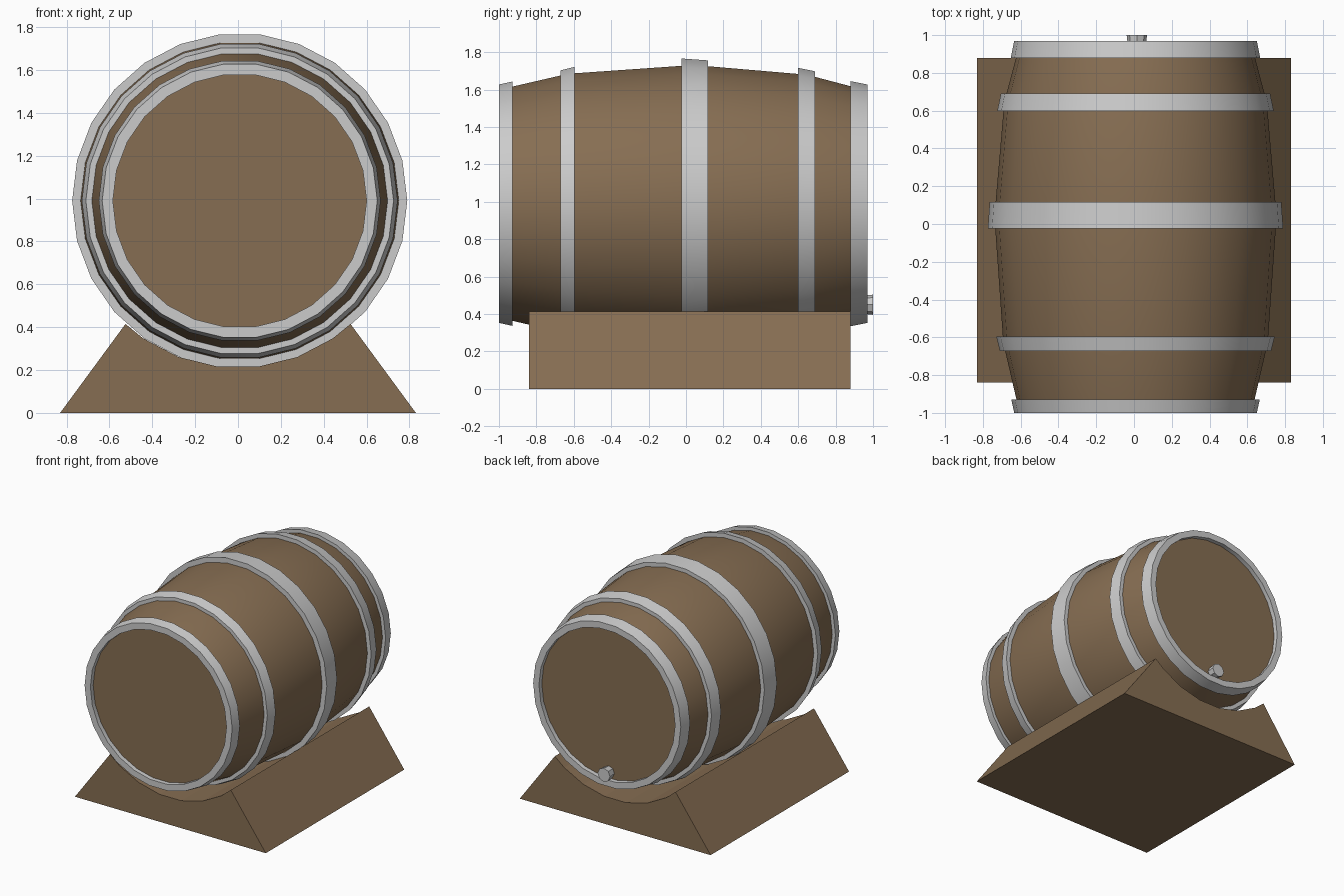
import bpy, bmesh, math

if "Cube" in bpy.data.objects:
    bpy.data.objects.remove(bpy.data.objects["Cube"])

SIDES = 26
CX, CZ = 0.008, 0.99


def material(name, colour):
    m = bpy.data.materials.new(name)
    m.diffuse_color = (*colour, 1)
    m.use_nodes = True
    m.node_tree.nodes["Principled BSDF"].inputs["Base Color"].default_value = m.diffuse_color
    return m


wood = material("wood", (0.24, 0.155, 0.085))


def finish(name, bm, mat=None, smooth=True):
    bmesh.ops.recalc_face_normals(bm, faces=bm.faces)
    me = bpy.data.meshes.new(name)
    bm.to_mesh(me)
    bm.free()
    ob = bpy.data.objects.new(name, me)
    bpy.context.collection.objects.link(ob)
    if mat:
        me.materials.append(mat)
    if smooth:
        bpy.ops.object.select_all(action='DESELECT')
        ob.select_set(True)
        bpy.context.view_layer.objects.active = ob
        bpy.ops.object.shade_smooth_by_angle(angle=math.radians(30))
    return ob


def lathe(name, profile, sides=SIDES, cx=CX, cz=CZ, closed=False, mat=None):
    """Turn (y, radius) points about a y-parallel axis; closed makes a ring, open gets end caps."""
    bm = bmesh.new()
    rings = []
    for y, r in profile:
        rings.append([bm.verts.new((cx + r * math.cos(2 * math.pi * i / sides), y,
                                    cz + r * math.sin(2 * math.pi * i / sides)))
                      for i in range(sides)])
    pairs = list(zip(rings, rings[1:]))
    if closed:
        pairs.append((rings[-1], rings[0]))
    else:
        bm.faces.new(rings[0])
        bm.faces.new(rings[-1])
    for a, b in pairs:
        for i in range(sides):
            j = (i + 1) % sides
            bm.faces.new((a[i], a[j], b[j], b[i]))
    return finish(name, bm, mat)


# bulging barrel body with flat heads
lathe("barrel_body", [(-0.965, 0.622), (-0.63, 0.70), (0.04, 0.747),
                      (0.645, 0.695), (0.935, 0.618)], mat=wood)

# metal hoops: start y, end y, radius at start, radius at end, inner radius
hoops = {
    "front_end_hoop": (-1.0, -0.928, 0.642, 0.658, 0.592),
    "front_hoop": (-0.672, -0.596, 0.718, 0.737, 0.66),
    "middle_hoop": (-0.025, 0.117, 0.782, 0.772, 0.71),
    "back_hoop": (0.598, 0.69, 0.732, 0.713, 0.65),
    "back_end_hoop": (0.88, 0.97, 0.66, 0.642, 0.592),
}
for name, (y0, y1, r0, r1, ri) in hoops.items():
    lathe(name, [(y0, r0), (y1, r1), (y1, ri), (y0, ri)], closed=True)

# tap on the back head
lathe("tap", [(0.92, 0.045), (1.0, 0.054)], sides=8, cx=0.015, cz=0.45)

# cradle: trapezoid prism with a scooped top following the barrel
step = 2 * math.pi / SIDES
section = [(-0.83, 0), (0.83, 0), (0.525, 0.415)]
for k in (2.5, 1.5, 0.5, -0.5, -1.5, -2.5):
    a = k * step
    section.append((0.78 * math.sin(a), CZ - 0.78 * math.cos(a)))
section.append((-0.525, 0.415))
bm = bmesh.new()
face = bm.faces.new([bm.verts.new((x, -0.84, z)) for x, z in section])
out = bmesh.ops.extrude_face_region(bm, geom=[face])
bmesh.ops.translate(bm, vec=(0, 1.72, 0),
                    verts=[g for g in out["geom"] if isinstance(g, bmesh.types.BMVert)])
finish("cradle", bm, wood, smooth=False)
